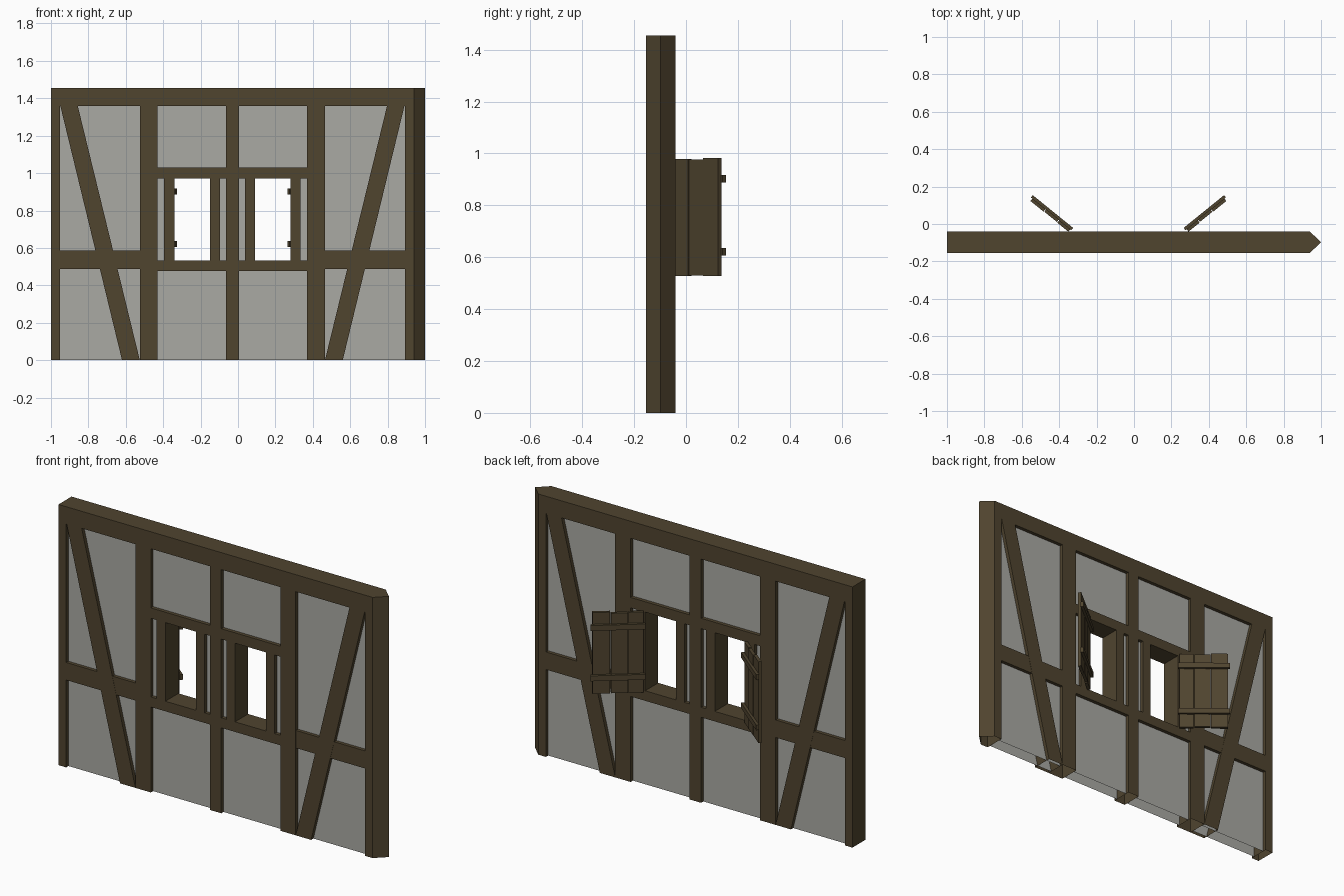
import bpy, bmesh, math

if "Cube" in bpy.data.objects:
    bpy.data.objects.remove(bpy.data.objects["Cube"])


def material(name, rgb):
    m = bpy.data.materials.new(name)
    m.diffuse_color = (*rgb, 1.0)
    m.use_nodes = True
    m.node_tree.nodes["Principled BSDF"].inputs["Base Color"].default_value = m.diffuse_color
    return m


WOOD = material("dark wood", (0.080, 0.058, 0.028))
PLASTER = material("grey plaster", (0.40, 0.40, 0.37))

FRONT, BACK = -0.155, -0.04      # wall depth
HEIGHT, BEAM = 1.455, 1.36       # wall top, underside of top beam
RECESS = 0.02                    # plaster set back from the timber
AXIS = -0.03                     # symmetry line of the framing


def flip(x):
    return 2 * AXIS - x


def prism(name, pts, lo, hi, mat, along="y", keep=None):
    """Extrude a profile: x/z points along y, or x/y points along z."""
    bm = bmesh.new()
    place = (lambda a, b, c: (a, c, b)) if along == "y" else (lambda a, b, c: (a, b, c))
    r0 = [bm.verts.new(place(a, b, lo)) for a, b in pts]
    r1 = [bm.verts.new(place(a, b, hi)) for a, b in pts]
    bm.faces.new(r0)
    bm.faces.new(r1)
    n = len(pts)
    for i in range(n):
        j = (i + 1) % n
        bm.faces.new((r0[i], r0[j], r1[j], r1[i]))
    bmesh.ops.recalc_face_normals(bm, faces=bm.faces)
    bm.normal_update()
    # the wall is open underneath; panels keep only their two skins
    drop = [f for f in bm.faces if all(v.co.z < 1e-4 for v in f.verts)
            or (keep == "skins" and abs(f.normal.y) < 0.9)]
    bmesh.ops.delete(bm, geom=drop, context="FACES")
    me = bpy.data.meshes.new(name)
    bm.to_mesh(me)
    bm.free()
    me.materials.append(mat)
    ob = bpy.data.objects.new(name, me)
    bpy.context.collection.objects.link(ob)
    return ob


def rect(x0, x1, z0, z1):
    return [(x0, z0), (x1, z0), (x1, z1), (x0, z1)]


def timber(name, x0, x1, z0, z1, inset=0.0):
    prism(name, rect(x0, x1, z0, z1), FRONT + inset, BACK - inset, WOOD)


def panel(name, x0, x1, z0, z1):
    prism(name, rect(x0, x1, z0, z1), FRONT + RECESS, BACK - RECESS, PLASTER, keep="skins")


# top beam and right corner post share the pointed end
def pointed(x0):
    mid = (FRONT + BACK) / 2
    return [(x0, FRONT), (0.94, FRONT), (1.0, mid), (0.94, BACK), (x0, BACK)]


prism("top_beam", pointed(-1.0), BEAM, HEIGHT, WOOD, along="z")
prism("right_corner_post", pointed(0.893), 0, BEAM, WOOD, along="z")

# upright posts
timber("left_corner_post", -1.0, -0.953, 0, BEAM)
timber("centre_post", -0.065, 0.005, 0, BEAM)

# framing and plaster repeated on both sides of the centre post
for side in ("left", "right"):
    m = (lambda x: x) if side == "left" else flip

    def span(a, b):
        return sorted((m(a), m(b)))

    timber(side + "_post", *span(-0.525, -0.43), 0, BEAM)
    timber(side + "_side_rail", *span(-0.953, -0.525), 0.487, 0.585, 0.001)
    timber(side + "_lintel", *span(-0.43, -0.065), 0.972, 1.03)
    timber(side + "_sill", *span(-0.43, -0.065), 0.477, 0.533)
    timber(side + "_outer_jamb", *span(-0.395, -0.34), 0.533, 0.972)
    timber(side + "_inner_jamb", *span(-0.15, -0.097), 0.533, 0.972)
    brace = [(-0.62, 0), (-0.525, 0), (-0.857, BEAM), (-0.95, BEAM)]
    prism(side + "_brace", [(m(x), z) for x, z in brace], FRONT, BACK, WOOD)

    panel(side + "_bay_plaster", *span(-0.953, -0.525), 0, BEAM)
    panel(side + "_lower_plaster", *span(-0.43, -0.065), 0, 0.477)
    panel(side + "_upper_plaster", *span(-0.43, -0.065), 1.03, BEAM)
    panel(side + "_outer_slip_plaster", *span(-0.43, -0.395), 0.533, 0.972)
    panel(side + "_inner_slip_plaster", *span(-0.097, -0.065), 0.533, 0.972)

    # open shutter: s runs along its width, t through its thickness
    ang = math.radians(39)
    c, k = math.cos(ang), math.sin(ang)

    def board(name, s0, s1, t0, t1, z0, z1):
        pts = [(m(-0.35 - c * s + k * t), -0.042 + k * s + c * t)
               for s, t in ((s0, t0), (s1, t0), (s1, t1), (s0, t1))]
        prism(name, pts, z0, z1, WOOD, along="z")

    planks = [(0.002, 0.078, 0.0, 0.527, 0.978),
              (0.082, 0.168, 0.002, 0.530, 0.976),
              (0.172, 0.262, 0.0, 0.528, 0.982)]
    for i, (s0, s1, t, z0, z1) in enumerate(planks, 1):
        board(f"{side}_shutter_plank_{i}", s0, s1, t, t + 0.017, z0, z1)
    for label, z in (("lower", 0.606), ("upper", 0.887)):
        board(f"{side}_shutter_{label}_batten", -0.006, 0.272, 0.016, 0.032, z, z + 0.03)
